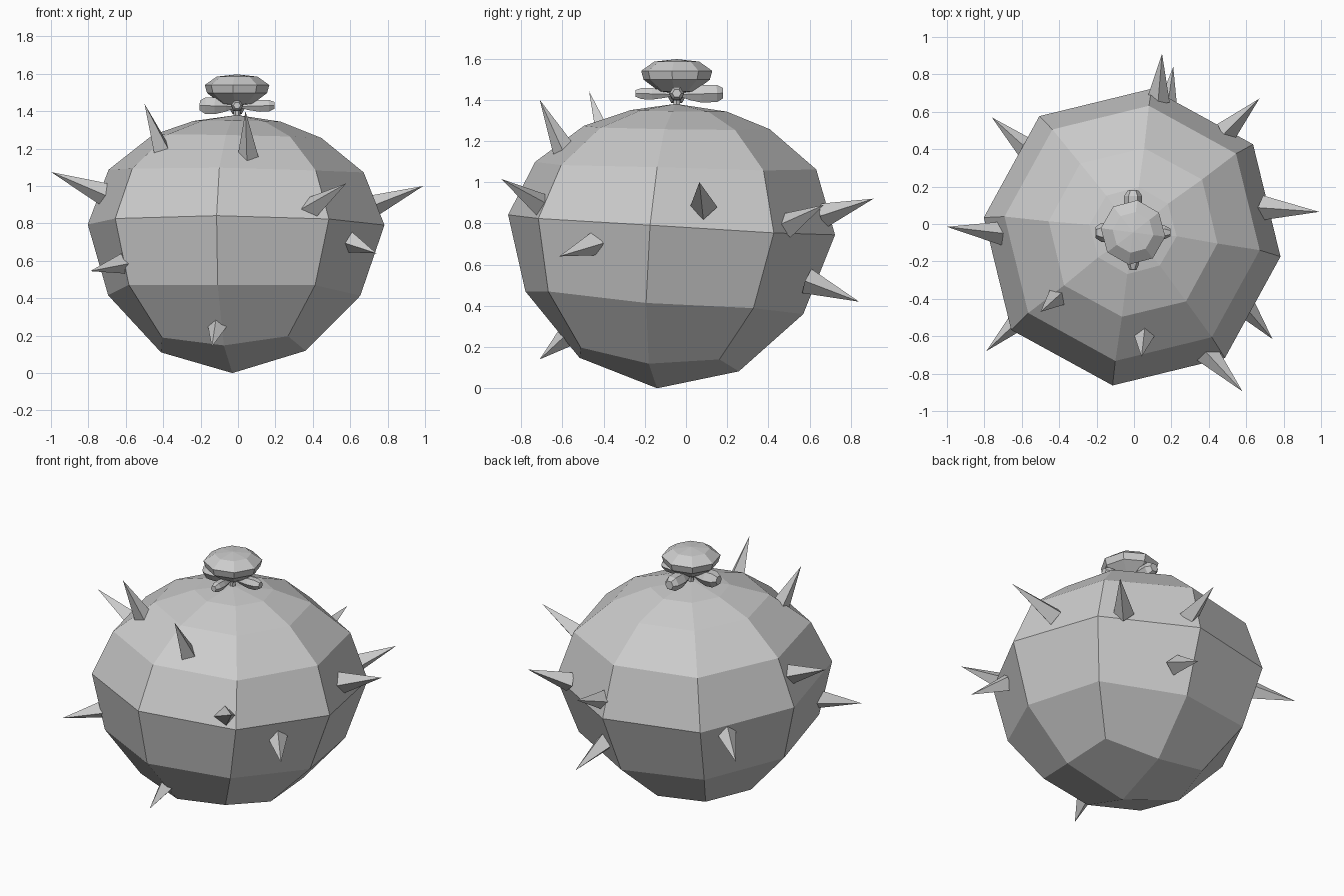
import bpy, math
from mathutils import Vector, Matrix

if "Cube" in bpy.data.objects:
    bpy.data.objects.remove(bpy.data.objects["Cube"])


def add_mesh(name, verts, faces, matrix=None):
    mesh = bpy.data.meshes.new(name)
    mesh.from_pydata(verts, [], faces)
    mesh.transform(matrix or Matrix())
    obj = bpy.data.objects.new(name, mesh)
    bpy.context.collection.objects.link(obj)
    return obj


def skin(rings, sides):
    """Faces between rings of vertex indices; one-vertex rings are poles."""
    faces = []
    for lo, hi in zip(rings, rings[1:]):
        for i in range(sides):
            j = (i + 1) % sides
            quad = [lo[i % len(lo)], lo[j % len(lo)], hi[j % len(hi)], hi[i % len(hi)]]
            faces.append(list(dict.fromkeys(quad)))
    return faces


def lathe(name, profile, sides, matrix=None, turn=0.0):
    """Revolve (radius, height) points around z."""
    verts, rings = [], []
    for r, z in profile:
        n = 1 if r == 0 else sides
        rings.append([len(verts) + i for i in range(n)])
        for i in range(n):
            a = turn + 2 * math.pi * i / sides
            verts.append((r * math.cos(a), r * math.sin(a), z))
    faces = skin(rings, sides)
    if len(rings[0]) > 1:
        faces.append(rings[0][::-1])
    if len(rings[-1]) > 1:
        faces.append(rings[-1])
    return add_mesh(name, verts, faces, matrix)


def along(base, direction):
    """Matrix placing local z along a direction, starting at base."""
    return Matrix.Translation(base) @ Vector(direction).to_track_quat('Z', 'Y').to_matrix().to_4x4()


turn = math.radians(-7.5)

# Round body: rings of 8 with even / odd radius and height, centre and slopes
body_rings = [  # r_even, z_even, r_odd, z_odd, cx, cy, slope_x, slope_y
    (0.39, 0.115, 0.48, 0.165, -0.025, -0.13, 0.0, -0.085),
    (0.68, 0.415, 0.71, 0.43, -0.02, -0.105, -0.012, -0.08),
    (0.80, 0.793, 0.815, 0.79, -0.01, -0.07, -0.01, -0.06),
    (0.688, 1.08, 0.70, 1.075, -0.01, -0.05, -0.014, -0.025),
    (0.455, 1.265, 0.465, 1.265, -0.005, -0.045, -0.02, -0.015),
    (0.235, 1.346, 0.235, 1.346, -0.005, -0.035, -0.01, -0.015),
]
verts, rings = [(-0.03, -0.14, 0)], []
for re, ze, ro, zo, cx, cy, sx, sy in body_rings:
    rings.append(range(len(verts), len(verts) + 8))
    for i in range(8):
        r, z = ((re, ze), (ro, zo))[i % 2]
        a = turn + i * math.pi / 4
        x, y = r * math.cos(a), r * math.sin(a)
        verts.append((cx + x, cy + y, z + sx * x + sy * y))
verts.append((-0.005, -0.05, 1.38))
faces = skin(rings + [[len(verts) - 1]], 8)
for i in range(0, 8, 2):  # four quads meet at the bottom
    faces.append([0, rings[0][(i + 2) % 8], rings[0][i + 1], rings[0][i]])
add_mesh("body", verts, faces)

# Spikes: base centre and tip
spikes = [
    ((0.13, 0.67, 0.84), (0.15, 0.91, 0.92)),
    ((0.175, 0.60, 0.515), (0.21, 0.84, 0.42)),
    ((0.50, 0.50, 0.795), (0.67, 0.67, 0.89)),
    ((0.70, 0.085, 0.885), (0.99, 0.065, 1.0)),
    ((0.60, -0.45, 0.70), (0.74, -0.615, 0.64)),
    ((0.39, -0.69, 0.88), (0.58, -0.895, 1.015)),
    ((0.055, -0.58, 1.13), (0.04, -0.71, 1.40)),
    ((-0.40, -0.38, 1.17), (-0.50, -0.47, 1.44)),
    ((-0.60, -0.50, 0.59), (-0.79, -0.68, 0.545)),
    ((-0.70, -0.05, 0.95), (-1.0, -0.015, 1.075)),
    ((-0.57, 0.40, 0.71), (-0.76, 0.57, 0.63)),
    ((-0.11, -0.58, 0.25), (-0.14, -0.71, 0.14)),
]
for base, tip in spikes:
    b, t = Vector(base), Vector(tip)
    d = t - b
    length = d.length + 0.015
    radius = 0.055 + 0.07 * max(0, d.length - 0.15)
    lathe("spike", [(radius, 0), (0, length)], 4, along(t - d.normalized() * length, d))

# Flower on top: stem, centre ball, four petals and bud
flower = Vector((-0.005, -0.045, 0))
at = Matrix.Translation(flower)
lathe("flower_stem", [(0.018, 1.36), (0.018, 1.46)], 6, at)
lathe("flower_centre", [(0, 1.395), (0.025, 1.405), (0.033, 1.425), (0.025, 1.445), (0, 1.455)], 8, at)
for k, s in enumerate((0.85, 1.15, 1.2, 0.75)):
    a = k * math.pi / 2
    m = along(flower + Vector((0, 0, 1.425)), (math.cos(a), math.sin(a), 0.03))
    end = 0.225 if k == 1 else 0.2
    lathe("petal", [(0.012 * s, 0.02), (0.028 * s, 0.06), (0.043 * s, 0.12),
                    (0.042 * s, end - 0.03), (0.025 * s, end)], 6, m)
lathe("flower_bud", [(0, 1.43), (0.085, 1.44), (0.162, 1.497), (0.174, 1.54), (0.11, 1.585), (0, 1.597)],
      8, at, turn)
